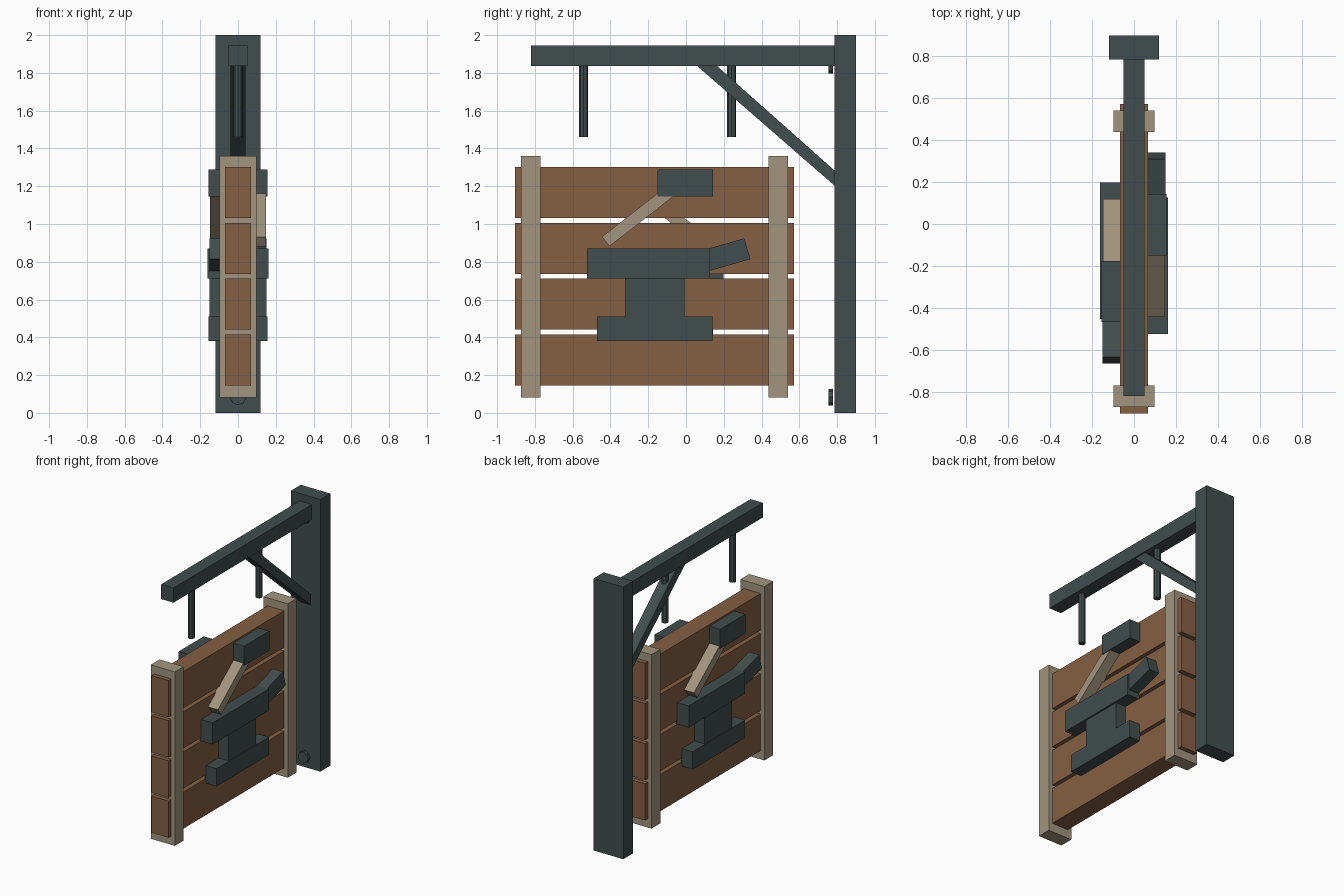
import bpy, math
from mathutils import Matrix, Vector

if "Cube" in bpy.data.objects:
    bpy.data.objects.remove(bpy.data.objects["Cube"])


def material(name, rgb):
    m = bpy.data.materials.new(name)
    m.diffuse_color = (*rgb, 1)
    m.use_nodes = True
    m.node_tree.nodes["Principled BSDF"].inputs["Base Color"].default_value = m.diffuse_color
    return m


IRON = material("dark iron", (0.054, 0.075, 0.075))
WOOD = material("brown wood", (0.235, 0.115, 0.056))
PALE = material("pale wood", (0.36, 0.30, 0.208))


def prism(name, mat, profile, x0, x1):
    """Extrude a (y, z) outline from x0 to x1; outline runs anticlockwise seen from +x."""
    n = len(profile)
    verts = [(x, y, z) for x in (x0, x1) for y, z in profile]
    faces = [list(range(n))[::-1], list(range(n, 2 * n))]
    faces += [(i, (i + 1) % n, n + (i + 1) % n, n + i) for i in range(n)]
    mesh = bpy.data.meshes.new(name)
    mesh.from_pydata(verts, [], faces)
    mesh.materials.append(mat)
    ob = bpy.data.objects.new(name, mesh)
    bpy.context.collection.objects.link(ob)
    return ob


def box(name, mat, x, y, z):
    return prism(name, mat, [(y[0], z[0]), (y[1], z[0]), (y[1], z[1]), (y[0], z[1])], *x)


def cylinder(name, mat, sides, r, depth, loc, rot=(0, 0, 0)):
    bpy.ops.mesh.primitive_cylinder_add(vertices=sides, radius=r, depth=depth,
                                        location=loc, rotation=rot)
    ob = bpy.context.object
    ob.name = name
    ob.data.materials.append(mat)
    return ob


def slanted(a, b, w):
    """Outline of a bar of width w running from a to b in the (y, z) plane."""
    a, b = Vector(a), Vector(b)
    d = (b - a).normalized() * w / 2
    p = Vector((-d.y, d.x))
    return [tuple(v) for v in (a - p, b - p, b + p, a + p)]


# Iron bracket: wall post, arm and diagonal brace
box("wall_post", IRON, (-0.12, 0.12), (0.785, 0.90), (0, 2))
box("arm", IRON, (-0.05, 0.05), (-0.82, 0.79), (1.836, 1.944))
prism("brace", IRON, [(0.055, 1.84), (0.79, 1.20), (0.79, 1.28), (0.16, 1.84)], -0.04, 0.04)

# Hanging rods and mounting bolts
for i, y in enumerate((-0.542, 0.242)):
    cylinder(f"hanging_rod_{i}", IRON, 8, 0.024, 0.385, (0, y, 1.6525))
for i, z in enumerate((0.083, 1.84)):
    cylinder(f"bolt_{i}", IRON, 8, 0.043, 0.022, (0, 0.766, z), (math.pi / 2, 0, 0))

# Sign board: four planks held by two pale battens
for i in range(4):
    z = 0.146 + 0.2953 * i
    box(f"plank_{i}", WOOD, (-0.068, 0.068), (-0.905, 0.573), (z, z + 0.269))
for i, y in enumerate((-0.873, 0.438)):
    box(f"batten_{i}", PALE, (-0.098, 0.098), (y, y + 0.103), (0.082, 1.36))


# Anvil and hammer emblem, repeated on the other side turned half round
def emblem(side):
    x0 = 0.06
    return [
        box(f"anvil_base_{side}", IRON, (x0, 0.155), (-0.47, 0.14), (0.38, 0.51)),
        box(f"anvil_waist_{side}", IRON, (x0, 0.15), (-0.323, -0.008), (0.505, 0.715)),
        box(f"anvil_body_{side}", IRON, (x0, 0.162), (-0.525, 0.127), (0.711, 0.87)),
        prism(f"anvil_horn_{side}", IRON, slanted((0.06, 0.793), (0.325, 0.869), 0.115), x0, 0.15),
        prism(f"hammer_handle_{side}", PALE, slanted((-0.425, 0.907), (0.0, 1.239), 0.064), x0, 0.148),
        box(f"hammer_head_{side}", IRON, (x0, 0.155), (-0.15, 0.142), (1.145, 1.288)),
    ]


emblem("right")
pivot = Matrix.Translation((0, -0.163, 0))
for ob in emblem("left"):
    ob.data.transform(pivot @ Matrix.Rotation(math.pi, 4, 'Z') @ pivot.inverted())
